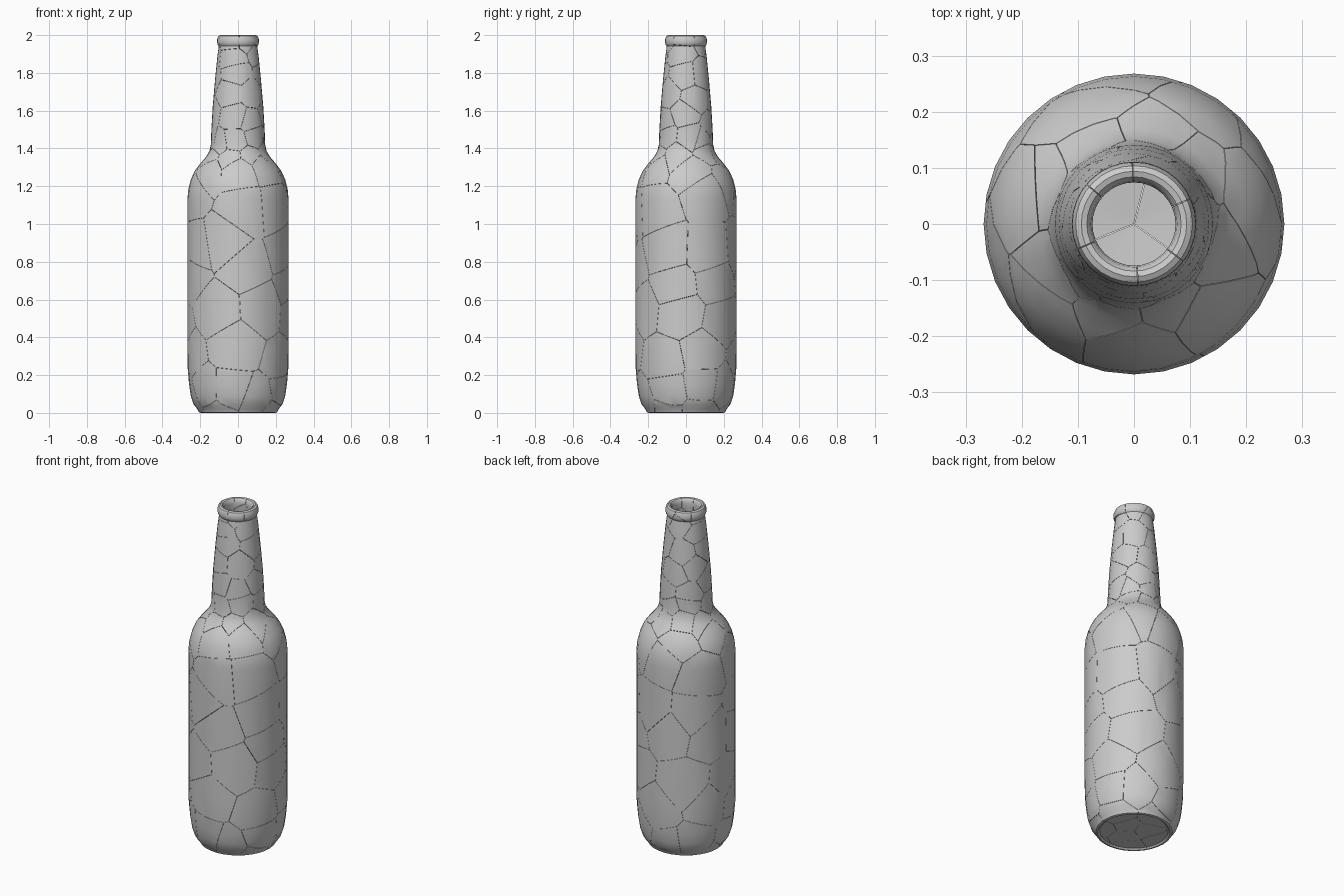
import bpy, bmesh, math, random
from mathutils import Vector

if "Cube" in bpy.data.objects:
    bpy.data.objects.remove(bpy.data.objects["Cube"])

random.seed(7)
SIDES = 32
GAP = 0.0006

# Glass profile (radius, height): outside from base to lip, then inside back down
PROFILE = [
    (0, 0.008), (0.185, 0.008), (0.195, 0.0), (0.207, 0.003), (0.215, 0.02), (0.235, 0.045),
    (0.25, 0.09), (0.259, 0.15), (0.266, 0.23), (0.268, 0.35), (0.268, 0.75), (0.268, 1.13),
    (0.263, 1.185), (0.25, 1.235), (0.23, 1.28), (0.2, 1.32), (0.17, 1.355),
    (0.152, 1.385), (0.144, 1.42), (0.141, 1.5), (0.134, 1.62), (0.122, 1.76),
    (0.11, 1.88), (0.102, 1.942), (0.108, 1.95), (0.111, 1.962), (0.11, 1.98),
    (0.104, 1.995), (0.094, 2.0), (0.084, 1.997), (0.077, 1.988), (0.074, 1.97),
    (0.076, 1.94), (0.084, 1.88), (0.096, 1.76), (0.108, 1.62), (0.115, 1.5),
    (0.12, 1.41), (0.14, 1.35), (0.19, 1.295), (0.225, 1.23), (0.24, 1.15),
    (0.242, 0.75), (0.242, 0.35), (0.236, 0.17), (0.224, 0.09), (0.205, 0.05), (0, 0.035)]

# Crack seeds: height, radius, number around
RINGS = [
    (0.02, 0.07, 3), (0.02, 0.17, 5), (0.1, 0.25, 9), (0.3, 0.265, 6), (0.5, 0.265, 6),
    (0.7, 0.265, 6), (0.92, 0.265, 6), (1.12, 0.26, 6), (1.28, 0.21, 7), (1.37, 0.15, 8),
    (1.45, 0.13, 8), (1.55, 0.125, 6), (1.66, 0.12, 5), (1.79, 0.11, 5), (1.9, 0.1, 4),
    (1.98, 0.095, 6)]


def lathe(profile):
    """Revolve the profile into a closed glass shell."""
    bm = bmesh.new()
    rings = []
    for r, z in profile:
        n = SIDES if r > 0 else 1
        rings.append([bm.verts.new((r * math.cos(math.tau * i / SIDES),
                                    r * math.sin(math.tau * i / SIDES), z)) for i in range(n)])
    for a, b in zip(rings, rings[1:]):
        for i in range(SIDES):
            j = (i + 1) % SIDES
            corners = [a[i % len(a)], a[j % len(a)], b[j % len(b)], b[i % len(b)]]
            bm.faces.new(list(dict.fromkeys(corners)))
    bmesh.ops.recalc_face_normals(bm, faces=bm.faces)
    return bm


def crack_seeds():
    seeds = []
    for z, r, n in RINGS:
        turn = random.random()
        for i in range(n):
            a = math.tau * (i + turn + random.uniform(-0.25, 0.25)) / n
            dz = random.uniform(-0.3, 0.3) * min(r * math.tau / n, 0.25)
            if z < 0.05 or z > 1.95:
                dz = 0
            seeds.append(Vector((r * math.cos(a), r * math.sin(a), z + dz)))
    return seeds


def cut_shard(shell, seed, seeds):
    """Trim a copy of the shell to the region nearest one seed."""
    bm = shell.copy()
    for other in sorted(seeds, key=lambda s: (s - seed).length)[1:60]:
        normal = (other - seed).normalized()
        cut = bmesh.ops.bisect_plane(
            bm, geom=bm.verts[:] + bm.edges[:] + bm.faces[:], dist=1e-6,
            plane_co=(seed + other) / 2 - normal * GAP, plane_no=normal, clear_outer=True)
        edges = [e for e in cut["geom_cut"]
                 if isinstance(e, bmesh.types.BMEdge) and e.is_boundary]
        if edges:
            bmesh.ops.triangle_fill(bm, edges=edges, normal=normal, use_beauty=True)
    bmesh.ops.recalc_face_normals(bm, faces=bm.faces)
    return bm


# Broken bottle: fitted glass shards
shell = lathe(PROFILE)
seeds = crack_seeds()
for k, seed in enumerate(seeds):
    bm = cut_shard(shell, seed, seeds)
    if bm.faces:
        name = f"glass_shard_{k + 1}"
        mesh = bpy.data.meshes.new(name)
        bm.to_mesh(mesh)
        obj = bpy.data.objects.new(name, mesh)
        bpy.context.collection.objects.link(obj)
        obj.select_set(True)
        bpy.context.view_layer.objects.active = obj
    bm.free()
shell.free()
bpy.ops.object.shade_smooth_by_angle(angle=math.radians(35))
